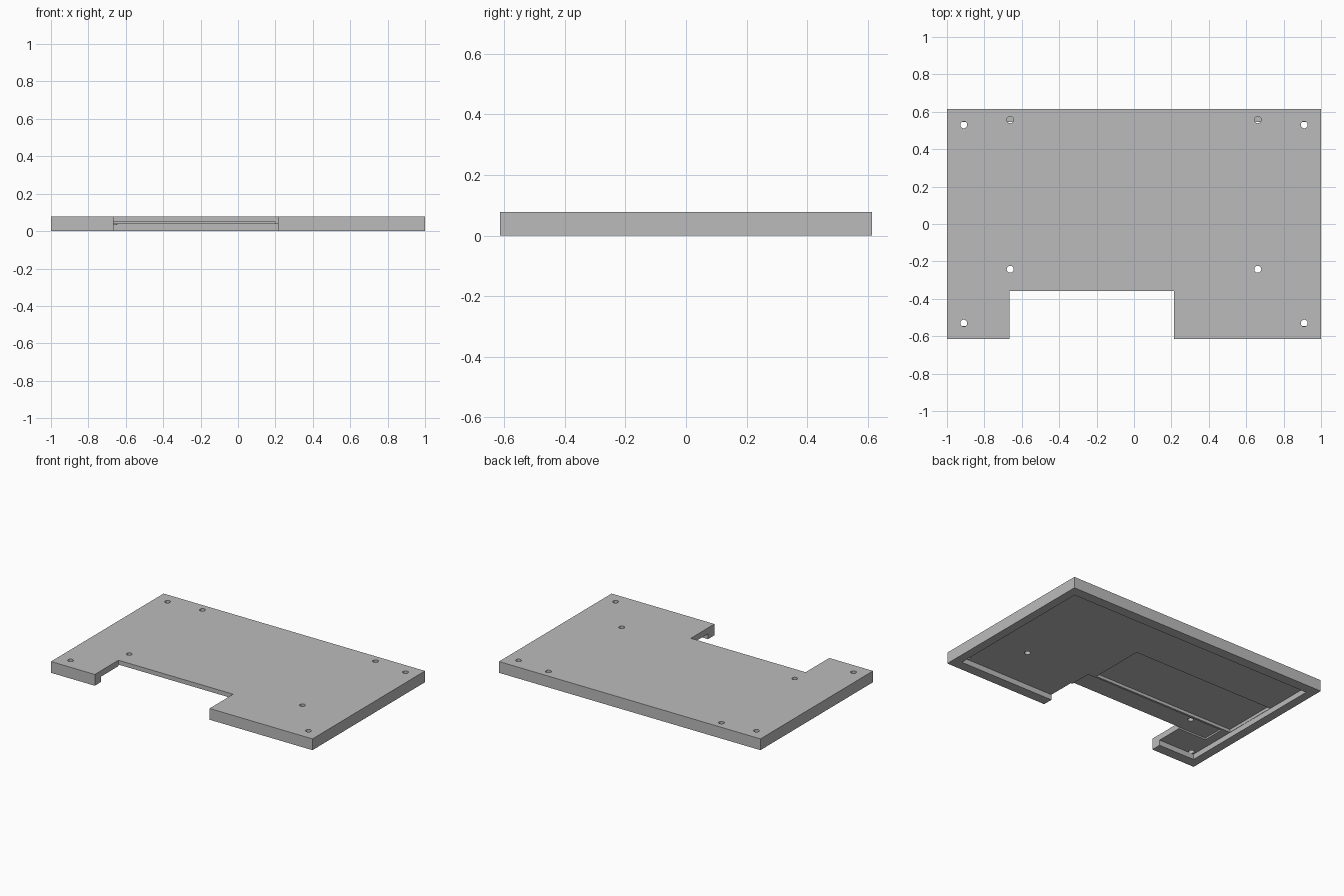
import bpy

# Remove the default cube only
default = bpy.data.objects.get("Cube")
if default:
    bpy.data.objects.remove(default, do_unlink=True)

HALF_X, HALF_Y, HEIGHT = 1.0, 0.615, 0.078
CEILING = 0.037          # underside of the panel inside the rim
RIM_X, RIM_Y = 0.06, 0.07
HOLE_RADIUS = 0.0185

grey = bpy.data.materials.new("mid_grey")
grey.use_nodes = True
colour = (0.5, 0.5, 0.5, 1.0)
grey.diffuse_color = colour
grey.node_tree.nodes["Principled BSDF"].inputs["Base Color"].default_value = colour


def box(name, x0, x1, y0, y1, z0, z1):
    """Axis-aligned box between two corners."""
    bpy.ops.mesh.primitive_cube_add(
        size=1, location=((x0 + x1) / 2, (y0 + y1) / 2, (z0 + z1) / 2))
    obj = bpy.context.object
    obj.name = name
    obj.scale = (x1 - x0, y1 - y0, z1 - z0)
    bpy.ops.object.transform_apply(location=True, rotation=False, scale=True)
    obj.data.materials.append(grey)
    return obj


def cut(target, cutter):
    """Subtract the cutter from the target, then discard it."""
    cutter.hide_render = True
    mod = target.modifiers.new("cut", "BOOLEAN")
    mod.operation = "DIFFERENCE"
    mod.solver = "EXACT"
    mod.object = cutter
    bpy.context.view_layer.objects.active = target
    bpy.ops.object.modifier_apply(modifier=mod.name)
    bpy.data.objects.remove(cutter, do_unlink=True)


# Main cover panel
cover = box("cover_panel", -HALF_X, HALF_X, -HALF_Y, HALF_Y, 0, HEIGHT)

# Underside pocket, leaving a rim all round
inner_x, inner_y = HALF_X - RIM_X, HALF_Y - RIM_Y
cut(cover, box("pocket", -inner_x, inner_x, -inner_y, inner_y, -0.1, CEILING))

# Front notch
cut(cover, box("notch", -0.665, 0.213, -1, -0.357, -0.1, 0.2))

# Deeper recess and shallow ledge in the ceiling
cut(cover, box("recess", -inner_x + 0.002, 0.145, -0.19, 0.198, 0.02, 0.057))
cut(cover, box("ledge", -0.88, 0.2, -0.358, -0.205, 0.02, 0.048))

# Screw holes: four at the corners, four for the inner mounts
for side in (-1, 1):
    for x, y in ((0.91, 0.53), (0.91, -0.53), (0.662, 0.557), (0.662, -0.242)):
        bpy.ops.mesh.primitive_cylinder_add(
            vertices=32, radius=HOLE_RADIUS, depth=0.1,
            location=(side * x, y, CEILING - 0.002 + 0.05))
        hole = bpy.context.object
        hole.data.materials.append(grey)
        cut(cover, hole)

# Crisp flat panels with smooth hole walls
bpy.ops.object.select_all(action="DESELECT")
cover.select_set(True)
bpy.context.view_layer.objects.active = cover
bpy.ops.object.shade_smooth_by_angle(angle=0.5)
